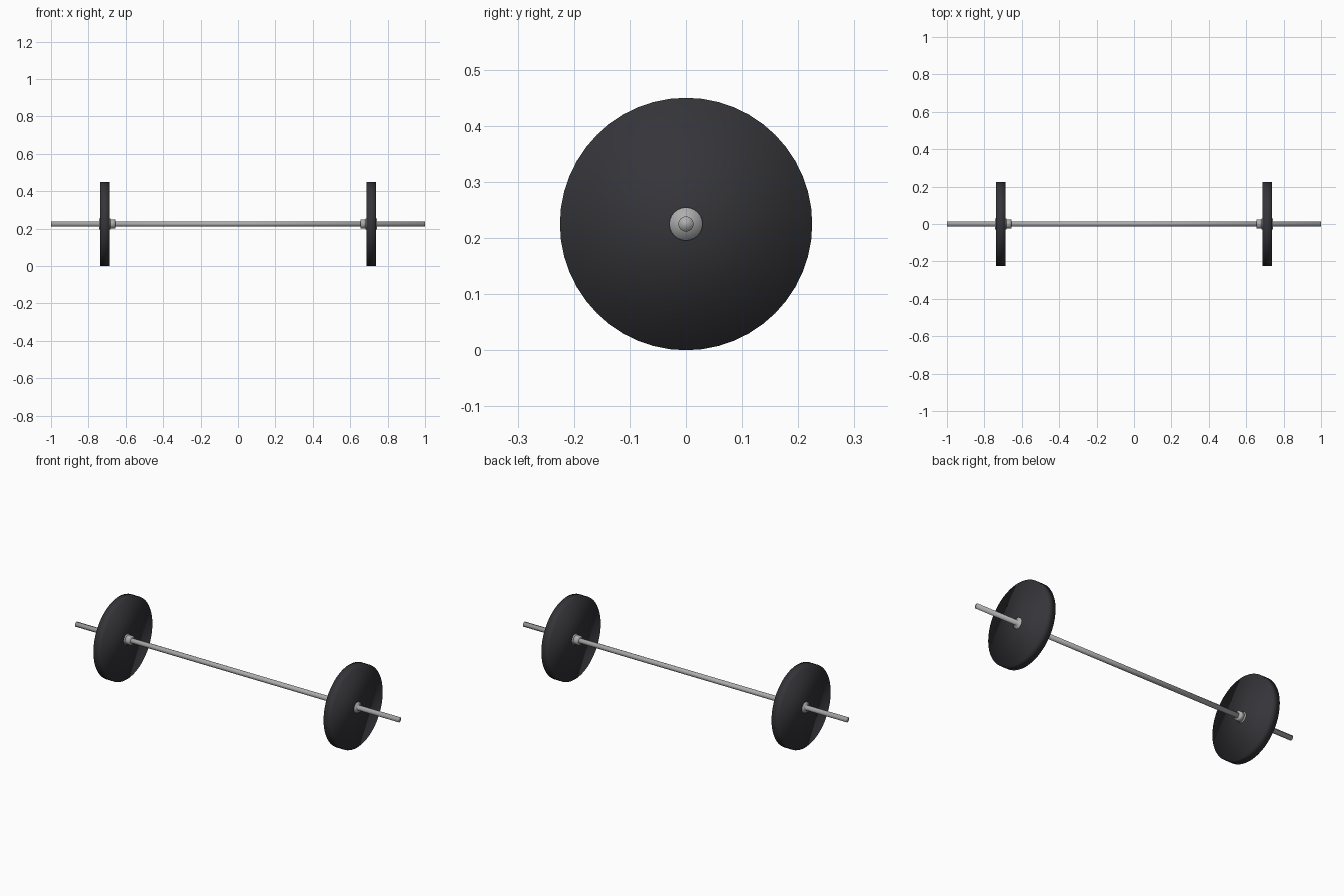
import bpy
import math

if "Cube" in bpy.data.objects:
    bpy.data.objects.remove(bpy.data.objects["Cube"])

AXIS_Z = 0.225  # height of the bar axis


def material(name, rgb):
    m = bpy.data.materials.new(name)
    m.diffuse_color = (*rgb, 1)
    m.use_nodes = True
    m.node_tree.nodes["Principled BSDF"].inputs["Base Color"].default_value = m.diffuse_color
    return m


steel = material("steel grey", (0.42, 0.42, 0.42))
rubber = material("dark rubber", (0.036, 0.036, 0.042))


def rod(name, x0, x1, radius, sides, mat):
    """Smooth-shaded cylinder along x between x0 and x1."""
    bpy.ops.mesh.primitive_cylinder_add(
        vertices=sides, radius=radius, depth=abs(x1 - x0),
        location=((x0 + x1) / 2, 0, AXIS_Z), rotation=(0, math.pi / 2, 0))
    ob = bpy.context.object
    ob.name = name
    ob.data.materials.append(mat)
    bpy.ops.object.shade_smooth()
    return ob


# Long bar
rod("bar", -1, 1, 0.0135, 24, steel)

# Weight plate, hub sleeve and inner collar on each side
for side, s in (("left", -1), ("right", 1)):
    rod(side + "_plate", s * 0.687, s * 0.738, 0.225, 48, rubber)
    rod(side + "_hub", s * 0.681, s * 0.744, 0.0295, 24, steel)
    rod(side + "_collar", s * 0.656, s * 0.684, 0.025, 24, steel)
